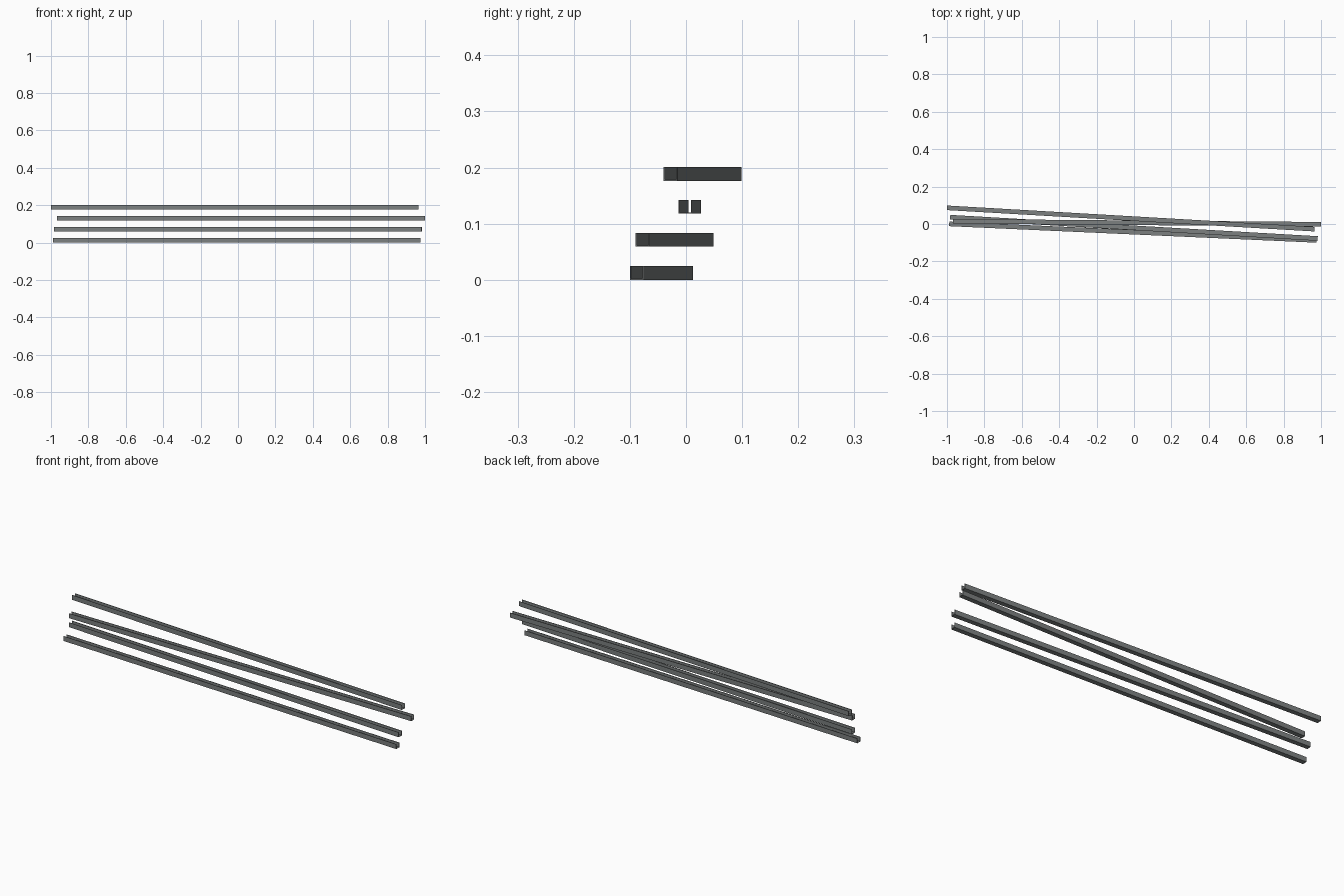
import bpy, bmesh
from mathutils import Vector

cube = bpy.data.objects.get("Cube")
if cube:
    bpy.data.objects.remove(cube, do_unlink=True)

# Painted steel
steel = bpy.data.materials.new("dark_grey_steel")
steel.use_nodes = True
colour = (0.2, 0.215, 0.215, 1)
steel.diffuse_color = colour
steel.node_tree.nodes["Principled BSDF"].inputs["Base Color"].default_value = colour

WIDTH, HEIGHT, WALL = 0.0245, 0.0245, 0.002


def channel(name, start, end, z):
    """Open-topped thin-walled channel swept from start to end."""
    h, i = WIDTH / 2, WIDTH / 2 - WALL
    profile = [(-h, 0), (h, 0), (h, HEIGHT), (i, HEIGHT),
               (i, WALL), (-i, WALL), (-i, HEIGHT), (-h, HEIGHT)]
    a, b = Vector((*start, z)), Vector((*end, z))
    along = (b - a).normalized()
    side = Vector((-along.y, along.x, 0))
    bm = bmesh.new()
    verts = [bm.verts.new(a + side * s + Vector((0, 0, t))) for s, t in profile]
    face = bm.faces.new(verts)
    swept = bmesh.ops.extrude_face_region(bm, geom=[face])["geom"]
    moved = [g for g in swept if isinstance(g, bmesh.types.BMVert)]
    bmesh.ops.translate(bm, verts=moved, vec=b - a)
    bmesh.ops.recalc_face_normals(bm, faces=bm.faces)
    mesh = bpy.data.meshes.new(name)
    bm.to_mesh(mesh)
    bm.free()
    mesh.materials.append(steel)
    bpy.context.collection.objects.link(bpy.data.objects.new(name, mesh))


# Four slightly skewed channels, one above another
channel("bottom_channel", (-0.988, 0.0005), (0.975, -0.0875), 0.0)
channel("lower_channel", (-0.983, 0.0365), (0.982, -0.0775), 0.059)
channel("upper_channel", (-0.968, 0.0145), (1.0, -0.0015), 0.118)
channel("top_channel", (-1.0, 0.0865), (0.965, -0.0275), 0.1765)
